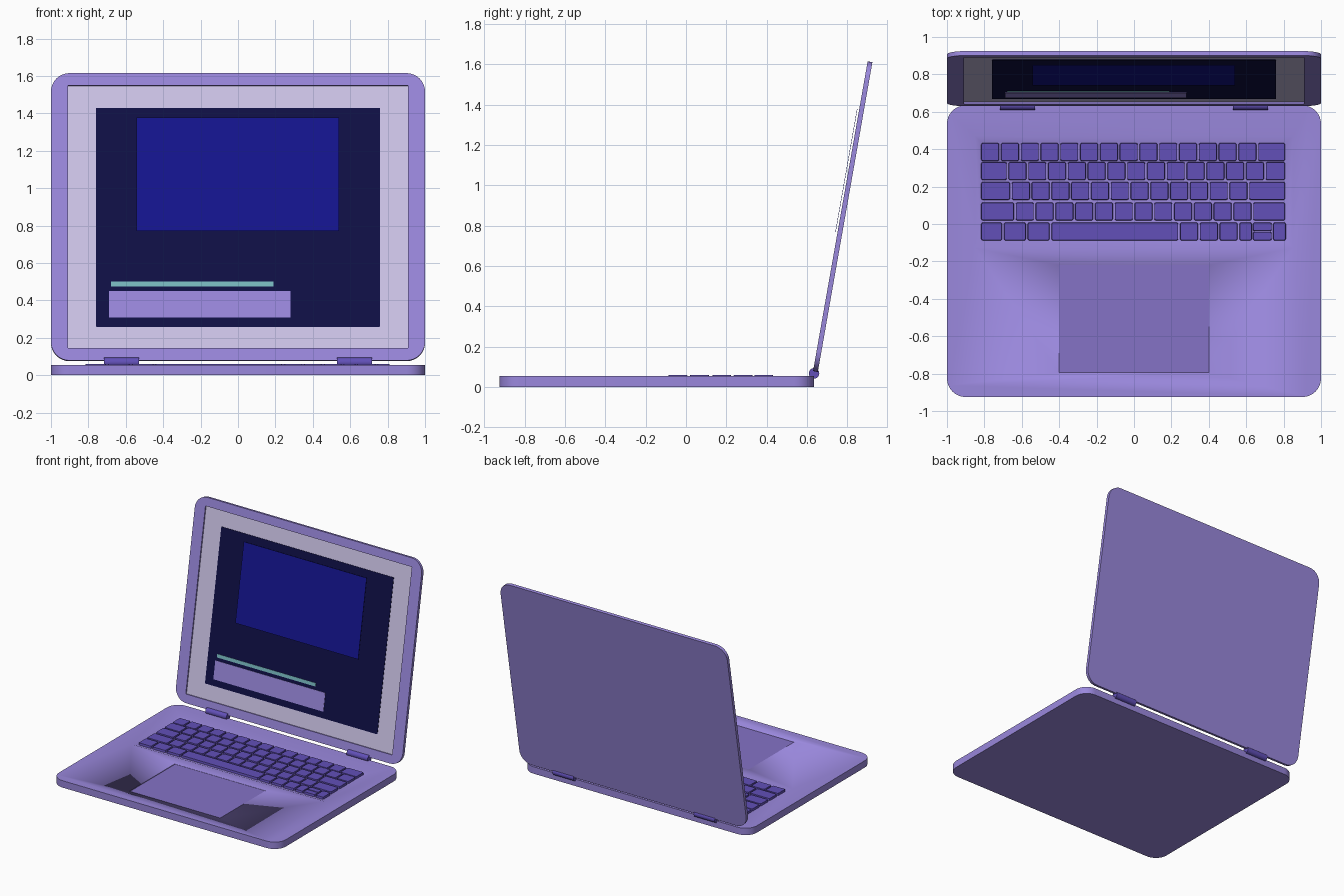
import bpy, bmesh, math
from mathutils import Matrix, Vector

if "Cube" in bpy.data.objects:
    bpy.data.objects.remove(bpy.data.objects["Cube"])


def material(name, hex_code):
    m = bpy.data.materials.new(name)
    srgb = [int(hex_code[i:i + 2], 16) / 255 for i in (0, 2, 4)]
    m.diffuse_color = [c / 12.92 if c < 0.04 else ((c + 0.055) / 1.055) ** 2.4 for c in srgb] + [1]
    m.use_nodes = True
    m.node_tree.nodes["Principled BSDF"].inputs["Base Color"].default_value = m.diffuse_color
    return m


BODY = material("body_purple", "9a88dd")
KEY = material("key_purple", "6250b8")
PAD = material("pad_purple", "8572c6")
PALE = material("pale_lavender", "cfc6ea")
NAVY = material("navy", "0f0f45")
BLUE = material("blue", "14148f")
TEAL = material("teal", "78b9bf")


def outline(x0, x1, y0, y1, r, n=8):
    if r <= 0:
        return [(x0, y0), (x1, y0), (x1, y1), (x0, y1)]
    pts = []
    for cx, cy, a in ((x1 - r, y0 + r, -90), (x1 - r, y1 - r, 0),
                      (x0 + r, y1 - r, 90), (x0 + r, y0 + r, 180)):
        for i in range(n + 1):
            t = math.radians(a + 90 * i / n)
            pts.append((cx + r * math.cos(t), cy + r * math.sin(t)))
    return pts


def add_slab(bm, x0, x1, y0, y1, z0, z1, r=0.0, taper=0.0, n=8):
    """Closed slab; taper shrinks the top outline (negative widens it)."""
    low = [bm.verts.new((x, y, z0)) for x, y in outline(x0, x1, y0, y1, r, n)]
    top = [bm.verts.new((x, y, z1)) for x, y in
           outline(x0 + taper, x1 - taper, y0 + taper, y1 - taper, r, n)]
    bm.faces.new(low[::-1])
    bm.faces.new(top)
    k = len(low)
    for i in range(k):
        j = (i + 1) % k
        bm.faces.new((low[i], low[j], top[j], top[i]))


def finish(bm, name, mat, matrix=Matrix()):
    me = bpy.data.meshes.new(name)
    bm.to_mesh(me)
    bm.free()
    ob = bpy.data.objects.new(name, me)
    bpy.context.collection.objects.link(ob)
    ob.matrix_world = matrix
    if mat:
        me.materials.append(mat)
    bpy.ops.object.select_all(action='DESELECT')
    ob.select_set(True)
    bpy.context.view_layer.objects.active = ob
    bpy.ops.object.shade_smooth_by_angle(angle=math.radians(30))
    return ob


def slab(name, mat, *dims, matrix=Matrix(), **kw):
    bm = bmesh.new()
    add_slab(bm, *dims, **kw)
    return finish(bm, name, mat, matrix)


def cut(target, cutter):
    mod = target.modifiers.new("recess", 'BOOLEAN')
    mod.operation = 'DIFFERENCE'
    mod.solver = 'EXACT'
    mod.object = cutter
    cutter.hide_render = True
    cutter.hide_set(True)


# Base with sloped keyboard well and shallow touchpad recess
TOP = 0.055
base = slab("base", BODY, -1, 1, -0.925, 0.635, 0, TOP, r=0.1)
cut(base, slab("keyboard_well_cutter", BODY, -0.82, 0.82, -0.098, 0.44,
               TOP - 0.012, TOP + 0.012, taper=-0.06))
cut(base, slab("touchpad_cutter", BODY, -0.4, 0.4, -0.795, -0.22, TOP - 0.006, TOP + 0.02))
slab("touchpad", PAD, -0.4, 0.4, -0.795, -0.22, TOP - 0.008, TOP - 0.004)

# Keys: each row lists key widths in units of the normal key pitch
U = 0.1058
rows = [
    (0.385, [1] * 14 + [1.45]),
    (0.283, [1.38] + [1] * 13 + [1.07]),
    (0.177, [1.55] + [1] * 12 + [1.9]),
    (0.067, [1.75] + [1] * 12 + [1.7]),
    (-0.040, [1.15, 1.2, 1.2, 6.5, 1, 1, 1, 0.72]),
]
bm = bmesh.new()
GAP = 0.005
for yc, widths in rows:
    x = -0.822
    for w in widths:
        add_slab(bm, x + GAP, x + w * U - GAP, yc - 0.048, yc + 0.048,
                 TOP - 0.013, TOP + 0.005, r=0.008, taper=0.002, n=2)
        x += w * U
# Small arrow keys at the end of the last row
for x0, x1, y0, y1 in ((0.636, 0.736, -0.038, 0.008), (0.636, 0.736, -0.088, -0.042),
                       (0.744, 0.812, -0.088, 0.008)):
    add_slab(bm, x0, x1, y0, y1, TOP - 0.013, TOP + 0.005, r=0.008, taper=0.002, n=2)
finish(bm, "keys", KEY)

# Lid: local y runs up the lid, local z points to the viewer
LID = Matrix.Translation((0, 0.630, 0.079)) @ Matrix.Rotation(math.radians(80), 4, 'X')
lid = slab("lid", BODY, -1, 1, 0, 1.56, -0.024, 0, r=0.1, matrix=LID)
cut(lid, slab("screen_recess_cutter", BODY, -0.91, 0.91, 0.067, 1.493, -0.012, 0.02, matrix=LID))

# Screen layers and the panel floating just in front of it
for name, mat, *d in (
        ("screen_border", PALE, -0.91, 0.91, 0.067, 1.493, -0.013, -0.010),
        ("screen", NAVY, -0.76, 0.76, 0.184, 1.373, -0.011, -0.007),
        ("screen_text_box", BODY, -0.69, 0.28, 0.234, 0.377, -0.008, -0.004),
        ("screen_text_line", TEAL, -0.68, 0.19, 0.402, 0.428, -0.008, -0.004),
        ("screen_window", BLUE, -0.543, 0.541, 0.700, 1.318, 0.009, 0.011)):
    slab(name, mat, *d, matrix=LID, r=0.005 if name == "screen" else 0)

# Hinge barrels
for side, name in ((-1, "hinge_left"), (1, "hinge_right")):
    bm = bmesh.new()
    bmesh.ops.create_cone(bm, cap_ends=True, segments=24, radius1=0.026, radius2=0.026, depth=0.185)
    finish(bm, name, KEY, Matrix.Translation((side * 0.623, 0.635, 0.068))
           @ Matrix.Rotation(math.radians(90), 4, 'Y'))
